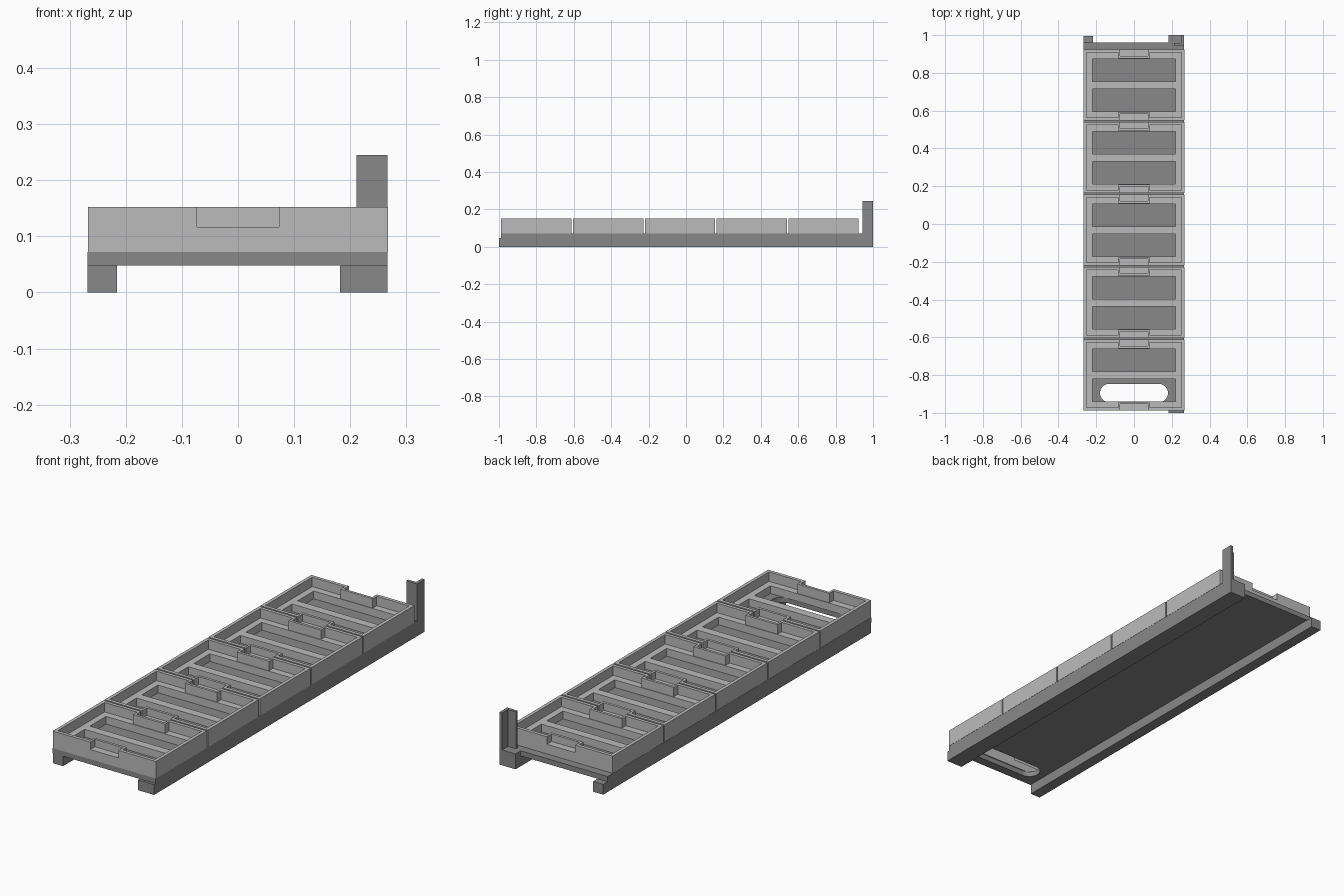
import bpy, bmesh, math

if "Cube" in bpy.data.objects:
    bpy.data.objects.remove(bpy.data.objects["Cube"])

def paint(name, v):
    m = bpy.data.materials.new(name)
    m.diffuse_color = (v, v, v, 1)
    m.use_nodes = True
    m.node_tree.nodes["Principled BSDF"].inputs["Base Color"].default_value = m.diffuse_color
    return m

DARK, MID = paint("dark_grey", 0.25), paint("mid_grey", 0.5)

def finish(name, bm, mat):
    bmesh.ops.recalc_face_normals(bm, faces=bm.faces)
    me = bpy.data.meshes.new(name)
    bm.to_mesh(me)
    bm.free()
    me.materials.append(mat)
    ob = bpy.data.objects.new(name, me)
    bpy.context.collection.objects.link(ob)
    return ob

def prism(name, pts, z0, z1):
    """Extrude an xy outline from z0 to z1."""
    bm = bmesh.new()
    f = bm.faces.new([bm.verts.new((x, y, z0)) for x, y in pts])
    up = bmesh.ops.extrude_face_region(bm, geom=[f])["geom"]
    for v in up:
        if isinstance(v, bmesh.types.BMVert):
            v.co.z = z1
    return finish(name, bm, DARK)

def box(name, x0, x1, y0, y1, z0, z1):
    return prism(name, [(x0, y0), (x1, y0), (x1, y1), (x0, y1)], z0, z1)

def stepped(name, xs, ys, zs, height):
    """Solid made of grid cells, each rising from zs[0] to height(x, y)."""
    bm = bmesh.new()
    z0 = zs[0]
    def h(i, j):
        if 0 <= i < len(xs) - 1 and 0 <= j < len(ys) - 1:
            return height((xs[i] + xs[i + 1]) / 2, (ys[j] + ys[j + 1]) / 2)
        return z0
    def quad(*p):
        bm.faces.new([bm.verts.new(c) for c in p])
    for i in range(len(xs) - 1):
        for j in range(len(ys) - 1):
            a, b, c, d, t = xs[i], xs[i + 1], ys[j], ys[j + 1], h(i, j)
            if t <= z0:
                continue
            for z in (z0, t):
                quad((a, c, z), (b, c, z), (b, d, z), (a, d, z))
            for di, dj, p, q in ((-1, 0, (a, c), (a, d)), (1, 0, (b, c), (b, d)),
                                 (0, -1, (a, c), (b, c)), (0, 1, (a, d), (b, d))):
                n = h(i + di, j + dj)
                for lo, hi in zip(zs, zs[1:]):
                    if n <= lo and hi <= t:
                        quad((*p, lo), (*q, lo), (*q, hi), (*p, hi))
    bmesh.ops.remove_doubles(bm, verts=bm.verts, dist=1e-5)
    return finish(name, bm, MID)

# Base rails, end block and corner post
box("left_rail", -0.268, -0.216, -0.985, 0.995, 0, 0.048)
box("right_rail", 0.182, 0.266, -1.0, 1.0, 0, 0.048)
box("end_block", 0.182, 0.266, 0.962, 1.0, 0.048, 0.072)
X0, X1, Y0, Y1, T = 0.211, 0.266, 0.943, 1.0, 0.014
prism("corner_post", [(X0, Y0), (X1, Y0), (X1, Y1), (X1 - T, Y1),
                      (X1 - T, Y0 + T), (X0, Y0 + T)], 0.072, 0.245)

# Base plate with a rounded hand slot
plate = box("base_plate", -0.268, 0.266, -0.988, 0.962, 0.048, 0.072)
R, CY, HALF = 0.049, -0.895, 0.131
slot = [(s * (HALF + R * math.sin(a)), CY + s * R * math.cos(a))
        for s in (1, -1) for a in [math.pi * k / 12 for k in range(13)]]
cutter = prism("slot_cutter", slot, 0.03, 0.09)
cutter.hide_render = True
cutter.hide_viewport = True
mod = plate.modifiers.new("slot", "BOOLEAN")
mod.object = cutter
mod.solver = "EXACT"

# Trays: rim, walled finger recesses at both ends, inner ledge, two open pockets
L, W, RIM = 0.376, 0.267, 0.016
FLOOR, LEDGE, NOTCH, TOP = 0.072, 0.108, 0.117, 0.152
def tray_height(x, y):
    x, end = abs(x), min(y, L - y)
    if x < 0.073 and end < 0.034:
        return NOTCH
    if x > W - RIM or end < RIM or (x < 0.083 and end < 0.046):
        return TOP
    if x < 0.22 and 0.049 < end < 0.168:
        return FLOOR
    return LEDGE

half_x = [0.073, 0.083, 0.22, W - RIM, W]
half_y = [0, RIM, 0.034, 0.046, 0.049, 0.168]
xs = [-x for x in reversed(half_x)] + half_x
ys = half_y + [L - y for y in reversed(half_y)]
tray = stepped("tray_1", xs, ys, [FLOOR, LEDGE, NOTCH, TOP], tray_height)
tray.location.y = -0.988
for k in range(1, 5):
    t = bpy.data.objects.new(f"tray_{k + 1}", tray.data)
    t.location.y = -0.988 + 0.3838 * k
    bpy.context.collection.objects.link(t)
